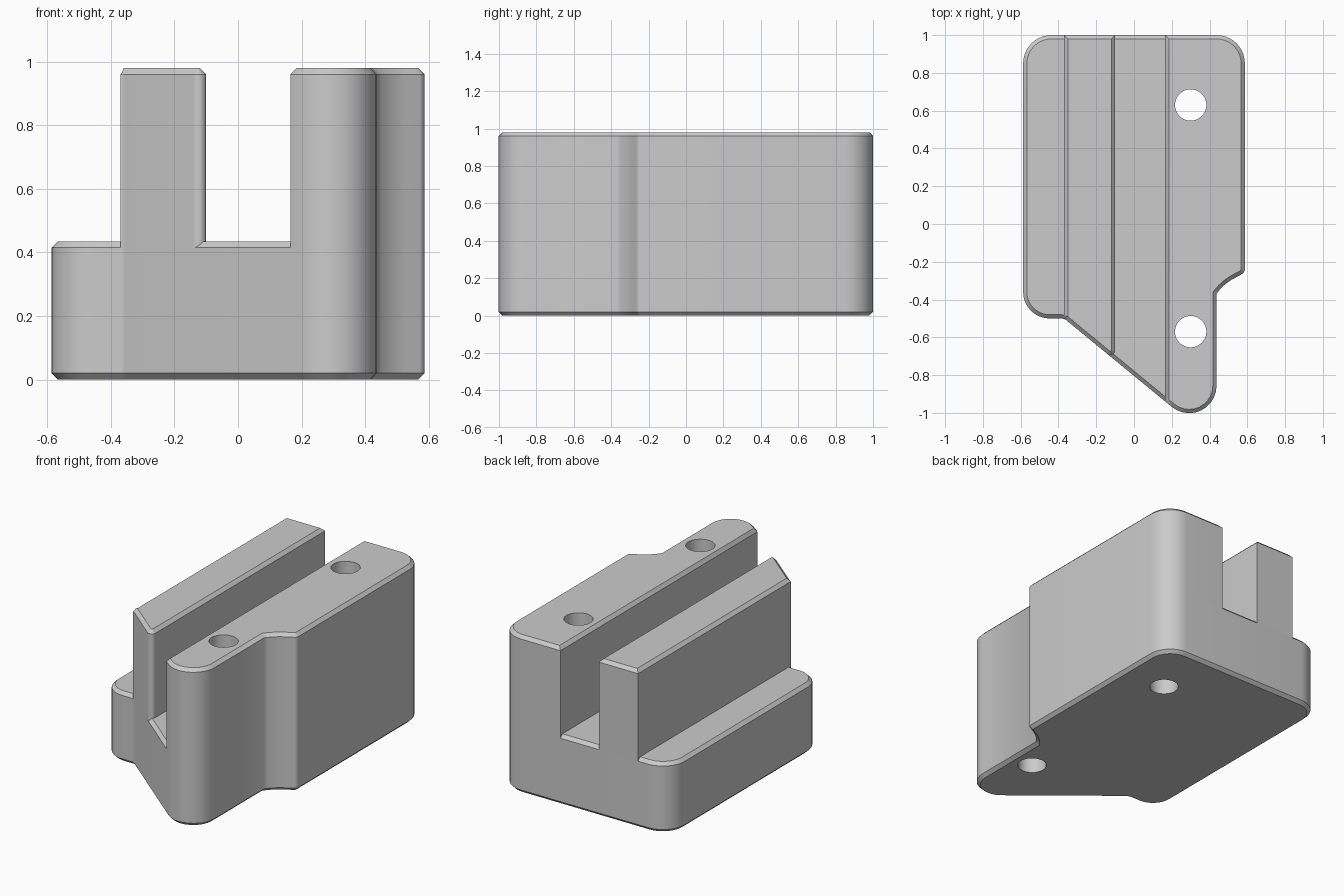
import bpy, bmesh, math
from mathutils import Vector

cube = bpy.data.objects.get("Cube")
if cube:
    bpy.data.objects.remove(cube, do_unlink=True)

grey = bpy.data.materials.new("plain_grey")
grey.use_nodes = True
colour = (0.6, 0.6, 0.6, 1)
grey.diffuse_color = colour
grey.node_tree.nodes["Principled BSDF"].inputs["Base Color"].default_value = colour

CHAMFER = 0.02
FLOOR, TOP = 0.435, 0.98


def round_corners(corners, steps=10):
    """Turn (x, y, radius) corners into a filleted outline."""
    out = []
    for i, (x, y, r) in enumerate(corners):
        p = Vector((x, y))
        if r == 0:
            out.append(p)
            continue
        a = (Vector(corners[i - 1][:2]) - p).normalized()
        b = (Vector(corners[(i + 1) % len(corners)][:2]) - p).normalized()
        half = a.angle(b) / 2
        centre = p + (a + b).normalized() * r / math.sin(half)
        start = p + a * r / math.tan(half) - centre
        end = p + b * r / math.tan(half) - centre
        sweep = math.atan2(start.cross(end), start.dot(end))
        for k in range(steps + 1):
            t = sweep * k / steps
            c, s = math.cos(t), math.sin(t)
            out.append(centre + Vector((start.x * c - start.y * s, start.x * s + start.y * c)))
    return out


def clip(points, limit, side):
    """Keep the part of an outline on one side of x = limit."""
    out = []
    for p, q in zip(points, points[1:] + points[:1]):
        if (p.x - limit) * side >= 0:
            out.append(p)
        if (p.x - limit) * (q.x - limit) < 0:
            out.append(p.lerp(q, (limit - p.x) / (q.x - p.x)))
    return out


def inset(points, d):
    """Mitred inward offset of a counter-clockwise outline."""
    out = []
    for i, p in enumerate(points):
        a = (p - points[i - 1]).normalized()
        b = (points[(i + 1) % len(points)] - p).normalized()
        na, nb = Vector((-a.y, a.x)), Vector((-b.y, b.x))
        out.append(p + (na + nb) * d / (1 + na.dot(nb)))
    return out


def prism(name, points, z0, z1, bottom=0, top=0):
    """Upright prism with optional chamfers around its ends."""
    levels = [(z0 + bottom, 0), (z1 - top, 0)]
    if bottom:
        levels.insert(0, (z0, bottom))
    if top:
        levels.append((z1, top))
    bm = bmesh.new()
    rings = [[bm.verts.new((p.x, p.y, z)) for p in inset(points, d)] for z, d in levels]
    bm.faces.new(rings[0][::-1])
    bm.faces.new(rings[-1])
    n = len(points)
    for low, high in zip(rings, rings[1:]):
        for i in range(n):
            j = (i + 1) % n
            bm.faces.new((low[i], low[j], high[j], high[i]))
    mesh = bpy.data.meshes.new(name)
    bm.to_mesh(mesh)
    bm.free()
    mesh.materials.append(grey)
    ob = bpy.data.objects.new(name, mesh)
    bpy.context.collection.objects.link(ob)
    return ob


def cut(target, cutter):
    mod = target.modifiers.new("hole", "BOOLEAN")
    mod.operation, mod.solver, mod.object = "DIFFERENCE", "EXACT", cutter
    bpy.context.view_layer.objects.active = target
    bpy.ops.object.modifier_apply(modifier=mod.name)


# Plan outline: rounded corners, slanted front and a scooped notch
notch = [(0.66 + 0.275 * math.cos(math.radians(a)), -0.53 + 0.275 * math.sin(math.radians(a)), 0)
         for a in range(144, 112, -4)]
outline = round_corners(
    [(-0.587, 1, 0.15), (-0.587, -0.5, 0.14), (-0.37, -0.5, 0.05), (0.437, -1.163, 0.145)]
    + notch + [(0.587, -0.257, 0.03), (0.587, 1, 0.15)])

# Low base with ledge and slot floor
base = prism("base", outline, 0, FLOOR, CHAMFER, CHAMFER)

# Thin wall, with its sharp front corner rounded off
strip = clip(clip(outline, -0.37, 1), -0.10, -1)
front = min(p.y for p in strip)
strip = round_corners([(p.x, p.y, 0.025 if p.y == front else 0) for p in strip])
thin_wall = prism("thin_wall", strip, FLOOR - CHAMFER, TOP, 0, CHAMFER)

# Thick wall
thick_wall = prism("thick_wall", clip(outline, 0.165, 1), FLOOR - CHAMFER, TOP, 0, CHAMFER)

# Two holes through the thick wall and the base
for y in (0.63, -0.57):
    circle = [Vector((0.3 + 0.083 * math.cos(t), y + 0.083 * math.sin(t)))
              for t in (math.tau * k / 48 for k in range(48))]
    cutter = prism("hole_cutter", circle, -0.1, TOP + 0.1)
    cut(base, cutter)
    cut(thick_wall, cutter)
    bpy.data.objects.remove(cutter, do_unlink=True)

# Smooth the fillets, keep the chamfers crisp
bpy.ops.object.select_all(action="DESELECT")
for part in (base, thin_wall, thick_wall):
    part.select_set(True)
bpy.context.view_layer.objects.active = base
bpy.ops.object.shade_smooth_by_angle(angle=math.radians(40))
